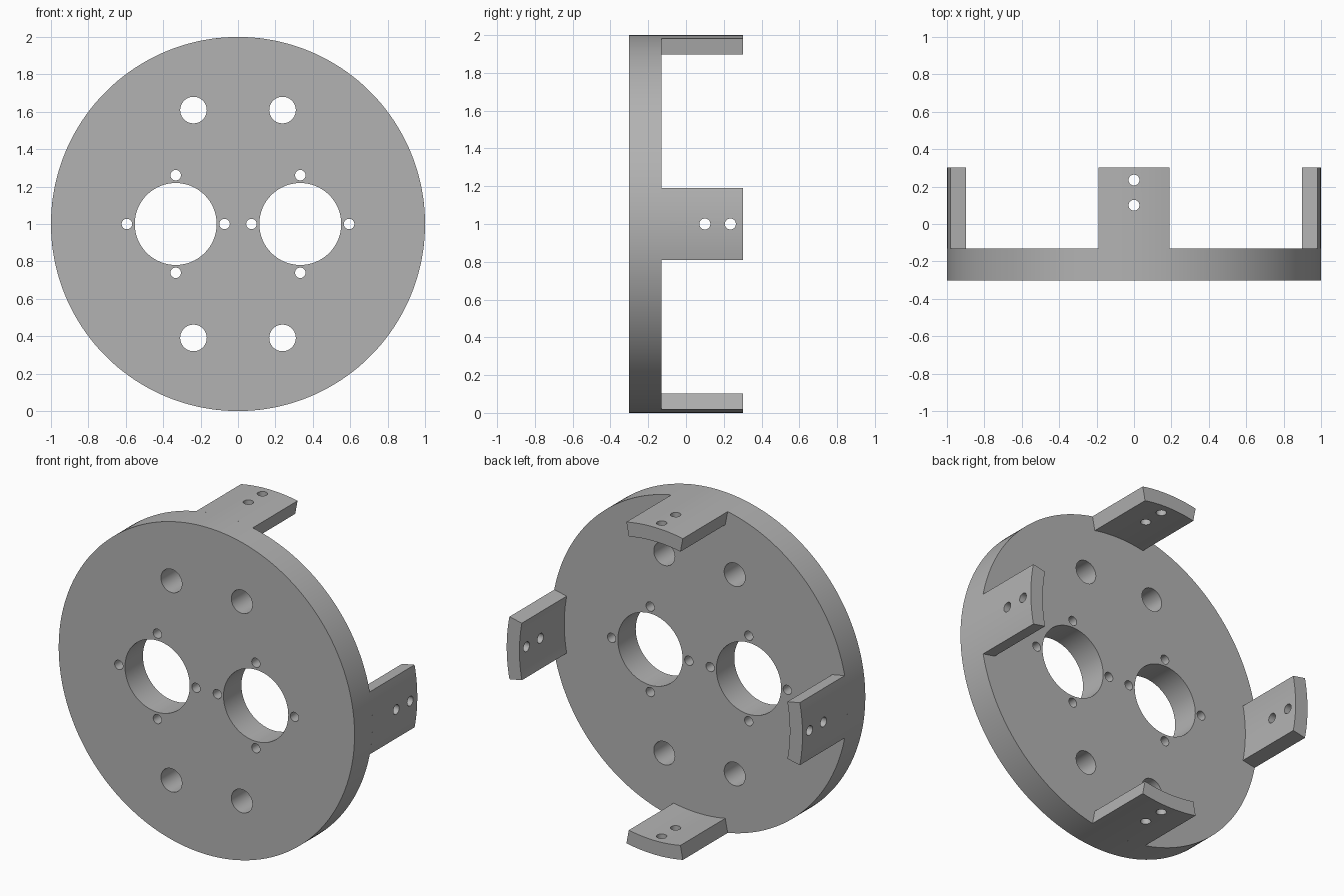
import bpy, bmesh, math
from mathutils import Matrix, Vector

if "Cube" in bpy.data.objects:
    bpy.data.objects.remove(bpy.data.objects["Cube"])

FRONT, STEP, BACK = -0.303, -0.13, 0.303   # depth of plate front, plate back, tab ends
CENTRE = Vector((0, 0, 1))
OUTER, INNER = 1.0, 0.914
HALF_ANGLE = math.radians(11)

grey = bpy.data.materials.new("plain grey")
grey.use_nodes = True
colour = (0.45, 0.45, 0.45, 1)
grey.diffuse_color = colour
grey.node_tree.nodes["Principled BSDF"].inputs["Base Color"].default_value = colour


def make_object(name, bm):
    bmesh.ops.recalc_face_normals(bm, faces=bm.faces)
    mesh = bpy.data.meshes.new(name)
    bm.to_mesh(mesh)
    bm.free()
    mesh.materials.append(grey)
    obj = bpy.data.objects.new(name, mesh)
    bpy.context.collection.objects.link(obj)
    return obj


def add_cylinder(bm, centre, axis, radius, length, sides=48):
    turn = Vector(axis).to_track_quat('Z', 'Y').to_matrix().to_4x4()
    bmesh.ops.create_cone(bm, cap_ends=True, segments=sides, radius1=radius, radius2=radius,
                          depth=length, matrix=Matrix.Translation(centre) @ turn)


def finish(obj, cutter_bm):
    # Drill the holes, then shade curved walls smooth
    cutter = make_object("hole_cutter", cutter_bm)
    cutter.hide_render = True
    mod = obj.modifiers.new("holes", 'BOOLEAN')
    mod.operation, mod.solver, mod.object = 'DIFFERENCE', 'EXACT', cutter
    bpy.ops.object.select_all(action='DESELECT')
    obj.select_set(True)
    bpy.context.view_layer.objects.active = obj
    bpy.ops.object.modifier_apply(modifier=mod.name)
    bpy.data.objects.remove(cutter)
    bpy.ops.object.shade_smooth_by_angle(angle=math.radians(30))


# Round base plate
bm = bmesh.new()
add_cylinder(bm, CENTRE + Vector((0, (FRONT + STEP) / 2, 0)), (0, 1, 0), OUTER, STEP - FRONT, 180)
plate = make_object("base_plate", bm)

# Plate holes: two large openings with four screw holes each, four medium holes
holes = bmesh.new()
for side in (-1, 1):
    x = side * 0.333
    drills = [(x, 0, 0.219)]
    drills += [(x + dx, dz, 0.028) for dx, dz in ((0.261, 0), (-0.261, 0), (0, 0.261), (0, -0.261))]
    drills += [(side * 0.238, dz, 0.071) for dz in (-0.609, 0.609)]
    for hx, hz, radius in drills:
        add_cylinder(holes, CENTRE + Vector((hx, 0, hz)), (0, 1, 0), radius, 2, 64)
finish(plate, holes)


# Curved tabs around the rim, each with two radial screw holes
def make_tab(name, angle):
    steps = 11
    angles = [angle + HALF_ANGLE * (2 * i / steps - 1) for i in range(steps + 1)]
    ring = [(OUTER, a) for a in angles] + [(INNER, a) for a in reversed(angles)]
    bm = bmesh.new()
    profile = bm.faces.new([bm.verts.new((r * math.cos(a), STEP, 1 + r * math.sin(a)))
                            for r, a in ring])
    extruded = bmesh.ops.extrude_face_region(bm, geom=[profile], use_keep_orig=True)
    moved = [v for v in extruded["geom"] if isinstance(v, bmesh.types.BMVert)]
    bmesh.ops.translate(bm, verts=moved, vec=(0, BACK - STEP, 0))
    tab = make_object(name, bm)
    out = Vector((math.cos(angle), 0, math.sin(angle)))
    drills = bmesh.new()
    for y in (0.1, 0.235):
        add_cylinder(drills, CENTRE + out * 0.95 + Vector((0, y, 0)), out, 0.029, 0.4)
    finish(tab, drills)


for i, name in enumerate(("left_tab", "top_tab", "right_tab", "bottom_tab")):
    make_tab(name, i * math.pi / 2)
